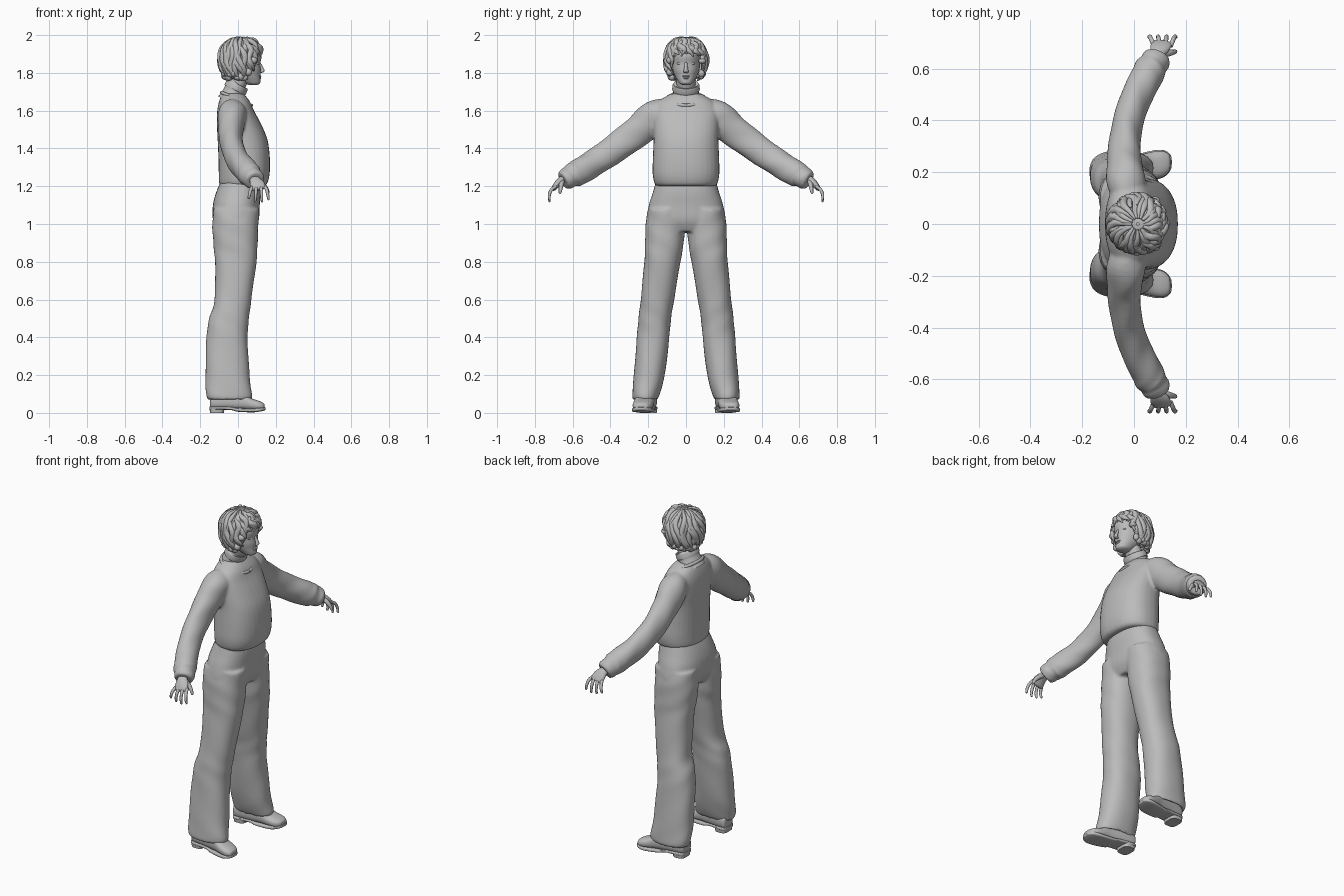
import bpy, bmesh, math, random
from mathutils import Vector

random.seed(4)
default = bpy.data.objects.get("Cube")
if default:
    bpy.data.objects.remove(default, do_unlink=True)

X, Y, Z = Vector((1, 0, 0)), Vector((0, 1, 0)), Vector((0, 0, 1))

grey = bpy.data.materials.new("plain grey")
grey.use_nodes = True
grey.diffuse_color = (0.5, 0.5, 0.5, 1)
grey.node_tree.nodes["Principled BSDF"].inputs["Base Color"].default_value = grey.diffuse_color


def finish(name, bm, sharp=70):
    """Turn a bmesh into a smooth shaded object."""
    bmesh.ops.recalc_face_normals(bm, faces=bm.faces)
    mesh = bpy.data.meshes.new(name)
    bm.to_mesh(mesh)
    bm.free()
    mesh.materials.append(grey)
    for face in mesh.polygons:
        face.use_smooth = True
    mesh.set_sharp_from_angle(angle=math.radians(sharp))
    obj = bpy.data.objects.new(name, mesh)
    bpy.context.collection.objects.link(obj)
    return obj


def spline(rows, steps):
    """Smooth curve through rows of numbers."""
    out = []
    for i in range(len(rows) - 1):
        a, b, c, d = (rows[max(0, i - 1)], rows[i], rows[i + 1], rows[min(len(rows) - 1, i + 2)])
        for k in range(steps):
            t = k / steps
            out.append([q + t * (r - p + t * (2 * p - 5 * q + 4 * r - s + t * (3 * (q - r) + s - p))) / 2
                        for p, q, r, s in zip(a, b, c, d)])
    return out + [list(rows[-1])]


def loft(bm, rows, axes=None, ref=X, n=32, steps=6, power=1.0, fold=0.0, side=1):
    """Skin over sections (x, y, z, half width, half depth) with rounded outline."""
    rows = spline(rows, steps)
    centres = [Vector(r[:3]) for r in rows]
    rings = []
    for i, row in enumerate(rows):
        if axes:
            u, v = axes
        else:
            t = (centres[min(i + 1, len(rows) - 1)] - centres[max(i - 1, 0)]).normalized()
            v = t.cross(ref).normalized()
            u = v.cross(t)
        ring = []
        for k in range(n):
            ang = math.tau * k / n
            c, s = math.cos(ang), math.sin(ang)
            grow = 1 + fold * math.sin(3 * ang + i * 0.55) * math.sin(i * 0.3)
            c, s = (math.copysign(abs(w) ** power, w) * grow for w in (c, s))
            p = centres[i] + u * c * max(row[3], 0.0005) + v * s * max(row[4], 0.0005)
            ring.append(bm.verts.new((p.x, p.y * side, p.z)))
        rings.append(ring)
    for a, b in zip(rings, rings[1:]):
        for k in range(n):
            bm.faces.new((a[k], a[k - 1], b[k - 1], b[k]))
    bm.faces.new(rings[0])
    bm.faces.new(rings[-1][::-1])


def levels(rows):
    """Sections given as height, back, front, inner side, outer side."""
    return [((b + f) / 2, (i + o) / 2, z, (f - b) / 2, (o - i) / 2) for z, b, f, i, o in rows]


def part(name, rows, sides=(1,), **options):
    bm = bmesh.new()
    for side in sides:
        loft(bm, rows, side=side, **options)
    return finish(name, bm)


def blob(bm, centre, size):
    made = bmesh.ops.create_uvsphere(bm, u_segments=20, v_segments=12, radius=1)["verts"]
    bmesh.ops.scale(bm, vec=size, verts=made)
    bmesh.ops.translate(bm, vec=centre, verts=made)


def merge(obj, size):
    """Blend overlapping volumes into one cloth skin."""
    remesh = obj.modifiers.new("blend", "REMESH")
    remesh.mode, remesh.voxel_size, remesh.use_smooth_shade = "VOXEL", size, True
    smooth = obj.modifiers.new("soften", "SMOOTH")
    smooth.factor, smooth.iterations = 0.5, 5


PAIR = (1, -1)

# Wide trousers: hips and two legs with hollow hems
bm = bmesh.new()
loft(bm, levels([(1.24, -.085, .115, -.155, .155), (1.17, -.115, .12, -.175, .175),
                 (1.1, -.133, .115, -.197, .197), (1.02, -.132, .11, -.208, .208),
                 (.96, -.1, .085, -.17, .17)]), axes=(X, Y), power=.85)
leg = levels([(1.08, -.13, .112, .0, .2), (1.0, -.136, .108, .004, .212), (.9, -.13, .105, .012, .217),
              (.8, -.122, .098, .03, .222), (.6, -.125, .07, .063, .24), (.5, -.153, .058, .078, .251),
              (.4, -.166, .052, .088, .26), (.2, -.172, .062, .113, .277), (.085, -.168, .074, .145, .285),
              (.075, -.15, .06, .16, .27), (.13, -.14, .05, .17, .26)])
for side in PAIR:
    loft(bm, leg, axes=(X, Y), power=.87, fold=.02, side=side)
merge(finish("trousers", bm), .008)

# Sweater: body with gathered hem, sleeves with cuffs
bm = bmesh.new()
loft(bm, levels([(1.2, -.085, .135, -.15, .15), (1.215, -.1, .155, -.167, .167),
                 (1.27, -.102, .168, -.177, .177), (1.36, -.104, .168, -.175, .175),
                 (1.45, -.108, .155, -.172, .172), (1.53, -.112, .122, -.175, .175),
                 (1.6, -.11, .085, -.175, .175), (1.65, -.1, .062, -.145, .145),
                 (1.69, -.085, .03, -.08, .08)]), axes=(X, Y), power=.86)
sleeve = [(-.02, .08, 1.6, .06, .06), (-.03, .16, 1.57, .075, .09), (-.037, .25, 1.495, .066, .083),
          (-.03, .36, 1.41, .06, .077), (0, .47, 1.335, .06, .072), (.045, .56, 1.28, .062, .07),
          (.065, .6, 1.258, .062, .066), (.075, .615, 1.248, .055, .056),
          (.082, .63, 1.24, .057, .058), (.09, .65, 1.228, .05, .05)]
for side in PAIR:
    loft(bm, sleeve, fold=.035, side=side)
merge(finish("sweater", bm), .007)

# Neckline rib: a tilted thin ring
bm = bmesh.new()
rim = []
for k in range(49):
    ang = math.tau * k / 48
    rim.append((-.008 + .078 * math.cos(ang), .098 * math.sin(ang), 1.662 - .034 * math.cos(ang), .009, .009))
loft(bm, rim, ref=Z, n=10, steps=1)
finish("neckline_rib", bm)

# Folded high collar and neck
part("high_collar", [(-.04, 0, 1.65, .07, .082), (-.025, 0, 1.69, .058, .07), (-.017, 0, 1.708, .057, .068),
                     (-.015, 0, 1.712, .062, .073), (-.004, 0, 1.738, .06, .07), (-.002, 0, 1.742, .05, .06)])
part("neck", [(-.02, 0, 1.7, .045, .052), (.01, 0, 1.77, .045, .05), (.02, 0, 1.83, .05, .05)])

# Head
part("head", levels([(1.736, .06, .1, -.018, .018), (1.744, .035, .116, -.034, .034),
                     (1.762, .005, .119, -.046, .046), (1.785, -.03, .118, -.059, .059),
                     (1.815, -.06, .12, -.07, .07), (1.85, -.08, .118, -.075, .075),
                     (1.89, -.085, .125, -.076, .076), (1.93, -.075, .108, -.07, .07),
                     (1.965, -.04, .065, -.045, .045), (1.975, -.01, .03, -.01, .01)]),
     axes=(X, Y), power=.95)

# Face details
part("nose", [(.112, 0, 1.858, .006, .008), (.122, 0, 1.835, .008, .009), (.13, 0, 1.815, .01, .012),
              (.128, 0, 1.805, .009, .014), (.118, 0, 1.799, .004, .008)], axes=(X, Y), n=16)
bm = bmesh.new()
blob(bm, (.115, 0, 1.782), (.009, .022, .005))
blob(bm, (.114, 0, 1.773), (.009, .018, .006))
finish("lips", bm)
bm = bmesh.new()
for side in PAIR:
    blob(bm, (.098, .032 * side, 1.85), (.012, .015, .008))
finish("eyes", bm)
part("eyebrows", [(.113, .014, 1.866, .003, .003), (.109, .032, 1.872, .004, .003),
                  (.092, .052, 1.866, .002, .002)], sides=PAIR, ref=Z, n=8)


# Short curly hair: a close cap covered by wavy locks
def hair_point(az, theta, size):
    r = math.sin(theta) ** .75 * size
    return Vector((.015 + .113 * r * math.cos(az), .106 * r * math.sin(az),
                   1.868 + .118 * size * math.cos(theta)))


def hair_end(az):
    turn = abs((az + math.pi) % math.tau - math.pi)
    k = min(1, max(0, (turn - .65) / .75))
    return math.radians(78 + 72 * k * k * (3 - 2 * k))


bm = bmesh.new()
grid = [[bm.verts.new(hair_point(math.tau * a / 48, .02 + hair_end(math.tau * a / 48) * t / 16, .98))
         for a in range(48)] for t in range(17)]
for low, high in zip(grid, grid[1:]):
    for a in range(48):
        bm.faces.new((low[a - 1], low[a], high[a], high[a - 1]))
finish("hair_cap", bm)

bm = bmesh.new()
LOCKS = 44
for k in range(LOCKS):
    az = math.tau * (k + random.uniform(-.3, .3)) / LOCKS
    start = .12 if k % 2 else .6
    end = hair_end(az) * random.uniform(.93, 1.06)
    phase, wave = random.uniform(0, math.tau), random.uniform(.07, .14)
    lift = random.uniform(.97, 1.04)
    rows = []
    for j in range(9):
        t = j / 8
        theta = start + (end - start) * t
        p = hair_point(az + .3 * t + wave * math.sin(phase + t * 9) - .15, theta,
                       lift + .025 * math.sin(phase + t * 11))
        thick = .016 * min(1, .35 + 2 * t, 3.2 * (1 - t) + .15)
        rows.append((*p, thick, thick * .8))
    loft(bm, rows, ref=Vector((-math.sin(az), math.cos(az), 0)), n=8, steps=3)
# Loose curls along the lower edge
for k in range(22):
    az = .95 + (math.tau - 1.9) * k / 21
    p = hair_point(az, hair_end(az) * random.uniform(.84, .97), 1)
    blob(bm, p, [random.uniform(.014, .022) for _ in range(3)])
finish("hair_locks", bm)

# Hands: palm, four bent fingers and a thumb
bm = bmesh.new()
for side in PAIR:
    loft(bm, [(.075, .62, 1.25, .026, .02), (.088, .655, 1.235, .028, .02), (.1, .68, 1.215, .038, .017),
              (.108, .698, 1.19, .04, .014), (.11, .703, 1.182, .03, .008)], n=20, side=side)
    for f in range(4):
        x, drop = .078 + .021 * f, (.045, .058, .062, .052)[f]
        spread = (f - 1.5) * .007
        loft(bm, [(x, .688, 1.2, .009, .009), (x + spread, .712, 1.182, .009, .009),
                  (x + 1.6 * spread, .724, 1.185 - drop * .6, .008, .008),
                  (x + 2 * spread, .722, 1.182 - drop, .006, .006),
                  (x + 2 * spread, .721, 1.178 - drop, .001, .001)], n=10, steps=4, side=side)
    loft(bm, [(.1, .655, 1.23, .014, .014), (.132, .66, 1.208, .013, .013), (.152, .664, 1.185, .01, .01),
              (.161, .667, 1.165, .007, .007), (.163, .668, 1.16, .001, .001)], ref=Y, n=10, side=side)
finish("hands", bm)

# Shoes: uppers, soles and heel blocks, toes turned slightly out
part("shoe_uppers", [(-.148, .2, .06, .03, .03), (-.135, .2, .062, .046, .045), (-.06, .207, .065, .05, .05),
                     (.02, .218, .06, .05, .045), (.07, .226, .046, .053, .032), (.11, .232, .038, .05, .026),
                     (.135, .236, .034, .034, .018), (.141, .237, .032, .012, .008)],
     sides=PAIR, axes=(Y, Z), power=.8)
part("shoe_soles", [(-.152, .2, .026, .03, .008), (-.13, .2, .026, .05, .009), (-.04, .21, .024, .048, .009),
                    (.0, .215, .016, .052, .01), (.08, .228, .014, .057, .011), (.12, .234, .018, .05, .01),
                    (.142, .238, .022, .028, .008), (.146, .238, .023, .008, .005)],
     sides=PAIR, axes=(Y, Z), power=.45)
part("shoe_heels", levels([(0, -.148, -.075, .155, .247), (.03, -.152, -.07, .152, .25)]),
     sides=PAIR, axes=(X, Y), steps=1, power=.6)
